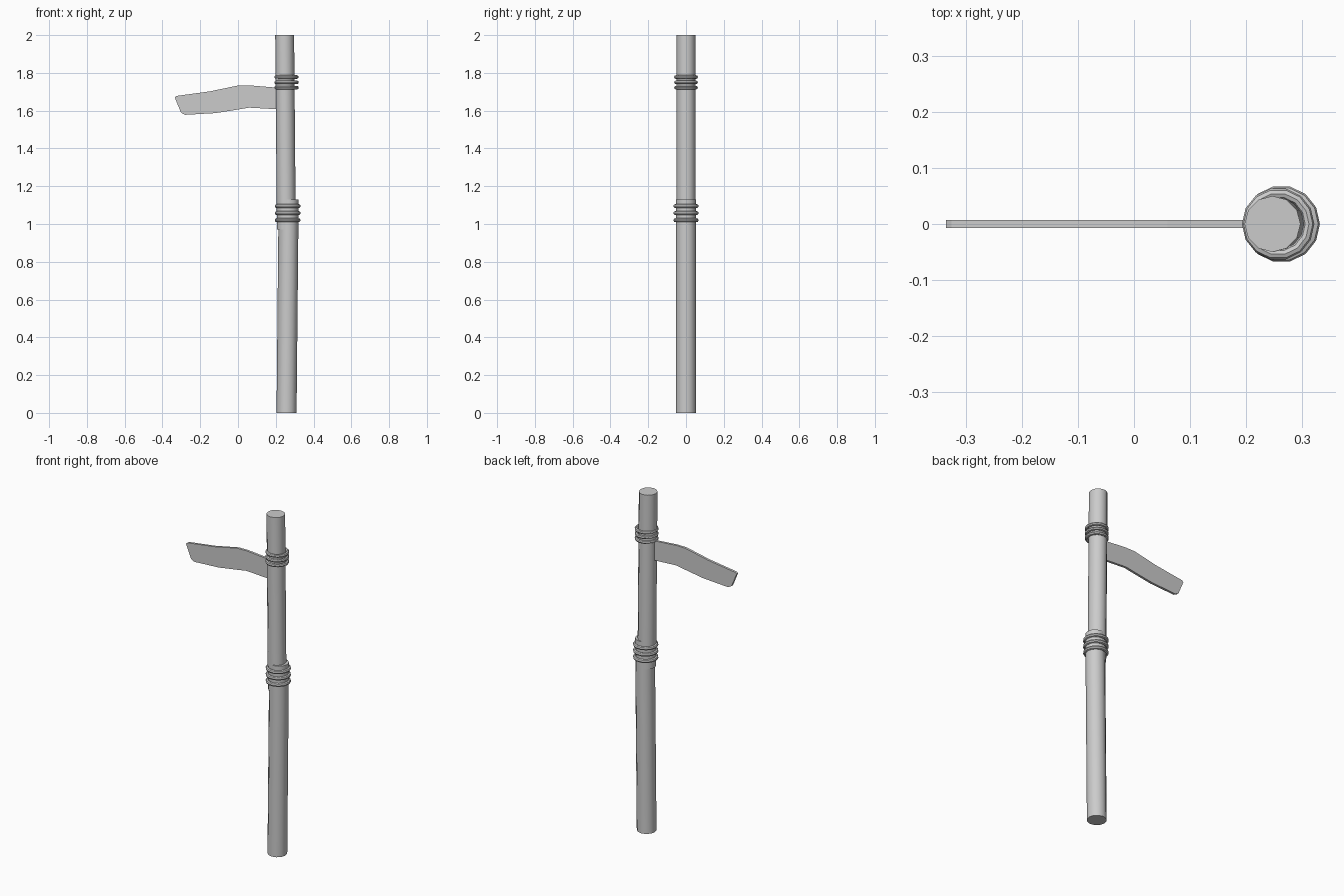
import bpy
import bmesh
import math
from mathutils import Vector

cube = bpy.data.objects.get("Cube")
if cube:
    bpy.data.objects.remove(cube, do_unlink=True)

grey = bpy.data.materials.new("plain_grey")
grey.use_nodes = True
grey.diffuse_color = (0.6, 0.6, 0.6, 1)
grey.node_tree.nodes["Principled BSDF"].inputs["Base Color"].default_value = (0.6, 0.6, 0.6, 1)


def finish(obj, name, smooth=True):
    obj.name = name
    obj.data.materials.append(grey)
    if smooth:
        bpy.ops.object.shade_smooth_by_angle(angle=math.radians(40))


def pole(name, bottom, top, radius):
    """Slightly leaning pole with level ends."""
    low, high = Vector(bottom), Vector(top)
    bpy.ops.mesh.primitive_cylinder_add(vertices=12, radius=radius, depth=high.z - low.z,
                                        location=(low + high) / 2)
    obj = bpy.context.object
    slope = (high.x - low.x) / (high.z - low.z)
    for v in obj.data.vertices:
        v.co.x += slope * v.co.z
    finish(obj, name)


def binding(name, x, heights, radius, thickness):
    """Stack of rope rings."""
    for i, z in enumerate(heights):
        bpy.ops.mesh.primitive_torus_add(major_segments=14, minor_segments=8,
                                         major_radius=radius, minor_radius=thickness,
                                         location=(x, 0, z))
        finish(bpy.context.object, f"{name}_ring_{i + 1}")


# Two overlapping pole sections
pole("lower_pole", (0.257, 0, 0), (0.268, 0, 1.13), 0.053)
pole("upper_pole", (0.256, 0, 0.97), (0.247, 0, 2), 0.05)

# Rope bindings at the joint and above the blade
binding("joint_binding", 0.263, (1.02, 1.058, 1.095), 0.058, 0.0105)
binding("blade_binding", 0.257, (1.722, 1.75, 1.778), 0.055, 0.0095)

# Flat curved blade
outline = [(-0.335, 1.67), (-0.325, 1.678), (-0.15, 1.702), (0, 1.733), (0.06, 1.734),
           (0.25, 1.718), (0.25, 1.605), (0.06, 1.616), (0, 1.606), (-0.12, 1.587),
           (-0.28, 1.578), (-0.302, 1.59)]
bm = bmesh.new()
face = bm.faces.new([bm.verts.new((x, 0.007, z)) for x, z in outline])
side = bmesh.ops.extrude_face_region(bm, geom=[face])
bmesh.ops.translate(bm, vec=(0, -0.014, 0),
                    verts=[g for g in side["geom"] if isinstance(g, bmesh.types.BMVert)])
bmesh.ops.recalc_face_normals(bm, faces=bm.faces)
mesh = bpy.data.meshes.new("blade")
bm.to_mesh(mesh)
bm.free()
blade = bpy.data.objects.new("blade", mesh)
bpy.context.collection.objects.link(blade)
finish(blade, "blade", smooth=False)
